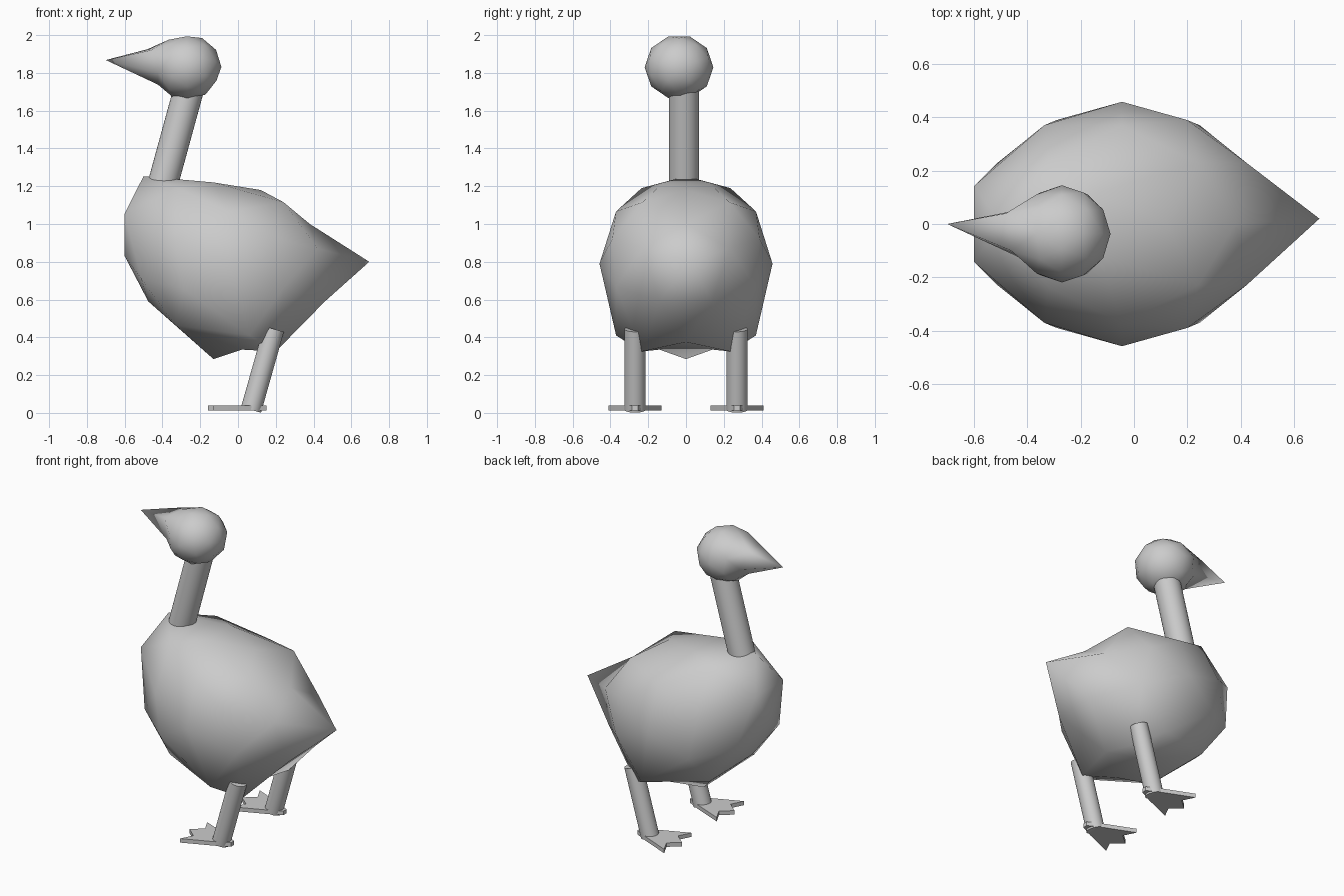
import bpy, bmesh, math
from mathutils import Vector, Matrix

if "Cube" in bpy.data.objects:
    bpy.data.objects.remove(bpy.data.objects["Cube"])


def finish(bm, name, angle=None):
    bmesh.ops.recalc_face_normals(bm, faces=bm.faces[:])
    mesh = bpy.data.meshes.new(name)
    bm.to_mesh(mesh)
    bm.free()
    obj = bpy.data.objects.new(name, mesh)
    bpy.context.collection.objects.link(obj)
    bpy.ops.object.select_all(action='DESELECT')
    obj.select_set(True)
    bpy.context.view_layer.objects.active = obj
    if angle:
        bpy.ops.object.shade_smooth_by_angle(angle=math.radians(angle))
    else:
        bpy.ops.object.shade_smooth()
    return obj


def sculpted_ball(name, center, scale, pulls):
    """Tilted low-poly ball; each pull moves the vertex nearest a unit direction."""
    bm = bmesh.new()
    bmesh.ops.create_icosphere(bm, subdivisions=2, radius=1)
    picks = [(min(bm.verts, key=lambda v: (v.co - Vector(d)).length), Vector(t))
             for d, t in pulls]
    bm.transform(Matrix.Translation(center) @ Matrix.Diagonal((*scale, 1))
                 @ Matrix.Rotation(math.radians(26), 4, 'Y'))
    for v, target in picks:
        v.co = target
    return finish(bm, name)


def both(direction, target):
    """The same pull on both sides of the y = 0 plane."""
    (a, b, c), (x, y, z) = direction, target
    return [((a, s * b, c), (x, s * y, z)) for s in (1, -1)]


def rod(name, start, end, radius):
    start, end = Vector(start), Vector(end)
    axis = end - start
    bm = bmesh.new()
    bmesh.ops.create_cone(bm, cap_ends=True, segments=32, radius1=radius,
                          radius2=radius, depth=axis.length)
    bm.transform(axis.to_track_quat('Z', 'Y').to_matrix().to_4x4())
    bmesh.ops.translate(bm, verts=bm.verts[:], vec=(start + end) / 2)
    return finish(bm, name, 40)


# Body: ball pulled out to a pointed tail and a raised breast
body_pulls = [
    ((0, 0, 1), (0.12, 0, 1.18)),
    ((0, 0, -1), (-0.13, 0, 0.285)),
    ((0.526, 0, 0.851), (0.38, 0, 1.0)),
    ((0.894, 0, 0.447), (0.695, 0.02, 0.8)),
    ((0.851, 0, -0.526), (0.22, 0, 0.375)),
    ((-0.851, 0, 0.526), (-0.5, 0, 1.253)),
    ((-0.894, 0, -0.447), (-0.6, 0, 0.83)),
    ((-0.526, 0, -0.851), (-0.475, 0, 0.59)),
]
body_pulls += both((-0.951, 0.309, 0), (-0.6, 0.142, 1.055))
body_pulls += both((-0.425, 0.309, 0.851), (-0.13, 0.12, 1.22))
body_pulls += both((-0.688, 0.5, 0.526), (-0.32, 0.235, 1.19))
body_pulls += both((0.951, 0.309, 0), (0.46, 0.14, 0.59))
body_pulls += both((0.724, 0.526, -0.447), (0.2, 0.235, 0.325))
body_pulls += both((0.263, 0.809, -0.526), (0.06, 0.37, 0.41))
body_pulls += both((0.425, 0.309, -0.851), (0.02, 0.14, 0.335))
sculpted_ball("body", (-0.045, 0, 0.79), (0.55, 0.458, 0.47), body_pulls)

# Head: ball drawn forward into the beak, turned slightly to one side
head_pulls = [
    ((-0.894, 0, -0.447), (-0.7, 0, 1.868)),
    ((-0.951, 0.309, 0), (-0.48, 0.04, 1.925)),
    ((-0.951, -0.309, 0), (-0.46, -0.1, 1.92)),
]
sculpted_ball("head_and_beak", (-0.27, -0.037, 1.83), (0.182, 0.182, 0.172), head_pulls)

# Neck
rod("neck", (-0.412, -0.01, 1.16), (-0.245, -0.01, 1.77), 0.08)

# Legs and webbed feet
half_web = [(0.15, 0.015), (0.06, 0.06), (-0.13, 0.14), (-0.09, 0.06), (-0.16, 0.0)]
outline = half_web + [(x, -y) for x, y in reversed(half_web[:-1])]
for side, y in (("right", -0.27), ("left", 0.27)):
    rod(side + "_leg", (0.069, y, 0.016), (0.19, y, 0.444), 0.055)
    bm = bmesh.new()
    face = bm.faces.new([bm.verts.new((px, y + py, 0.012)) for px, py in outline])
    ext = bmesh.ops.extrude_face_region(bm, geom=[face], use_keep_orig=True)
    top = [g for g in ext["geom"] if isinstance(g, bmesh.types.BMVert)]
    bmesh.ops.translate(bm, verts=top, vec=(0, 0, 0.026))
    finish(bm, side + "_foot", 30)
